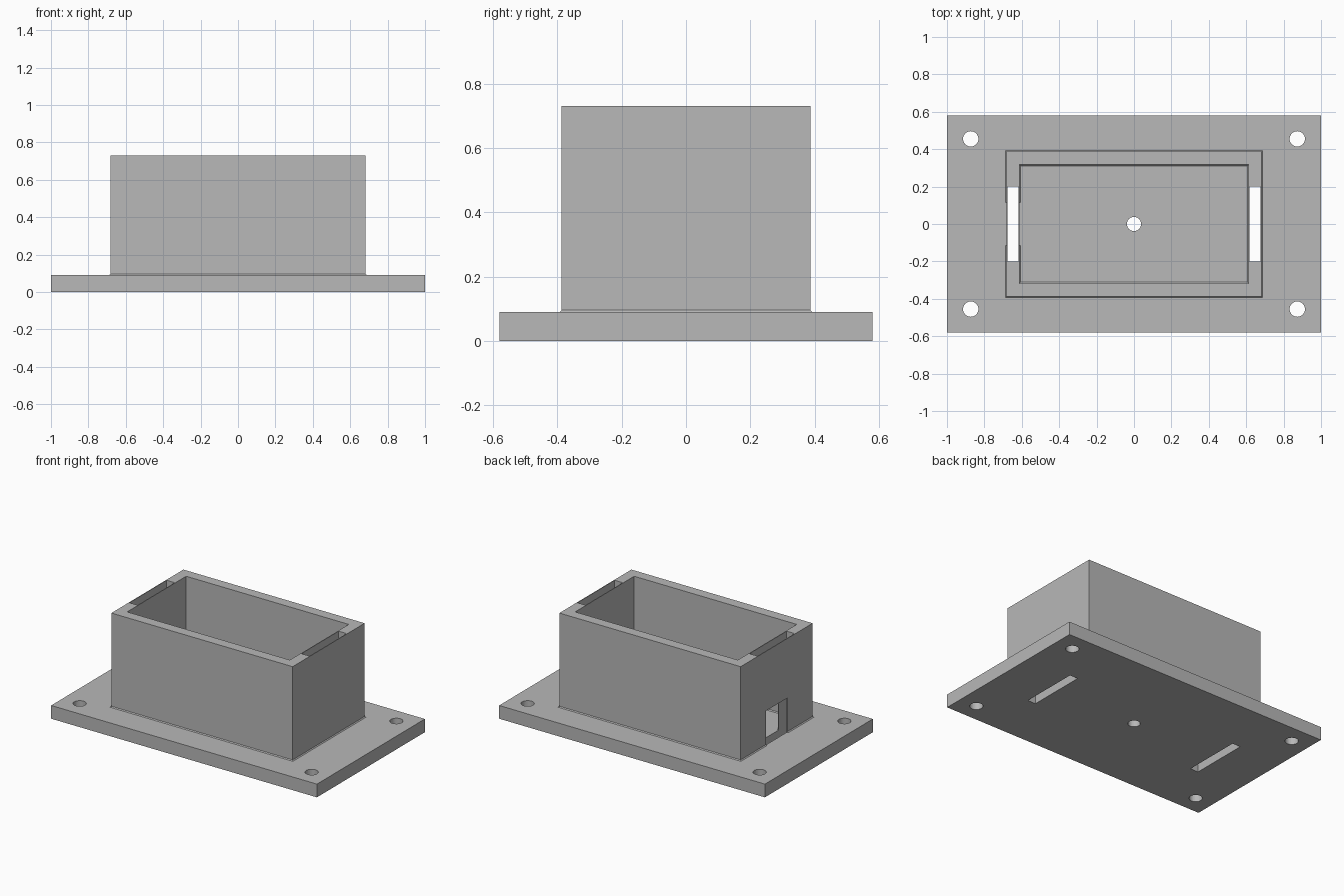
import bpy, bmesh
from mathutils import Matrix

if "Cube" in bpy.data.objects:
    bpy.data.objects.remove(bpy.data.objects["Cube"], do_unlink=True)

GREY = bpy.data.materials.new("plain grey")
GREY.use_nodes = True
colour = (0.48, 0.48, 0.48, 1)
GREY.diffuse_color = colour
GREY.node_tree.nodes["Principled BSDF"].inputs["Base Color"].default_value = colour

PLATE_TOP, WALL_TOP = 0.09, 0.73
FILLET = 0.006


def to_object(name, bm):
    bmesh.ops.recalc_face_normals(bm, faces=bm.faces)
    mesh = bpy.data.meshes.new(name)
    bm.to_mesh(mesh)
    bm.free()
    mesh.materials.append(GREY)
    obj = bpy.data.objects.new(name, mesh)
    bpy.context.collection.objects.link(obj)
    return obj


def loft(name, sections, cx=0):
    """Stack rectangles of (half width, half depth, height) into a solid."""
    bm = bmesh.new()
    rings = [[bm.verts.new((cx + sx * hx, sy * hy, z))
              for sx, sy in ((-1, -1), (1, -1), (1, 1), (-1, 1))]
             for hx, hy, z in sections]
    bm.faces.new(rings[0])
    bm.faces.new(rings[-1])
    for low, high in zip(rings, rings[1:]):
        for i in range(4):
            j = (i + 1) % 4
            bm.faces.new((low[i], low[j], high[j], high[i]))
    return to_object(name, bm)


def drill(x, y, radius):
    bm = bmesh.new()
    bmesh.ops.create_cone(bm, cap_ends=True, segments=32, radius1=radius,
                          radius2=radius, depth=1, matrix=Matrix.Translation((x, y, 0)))
    return to_object("drill", bm)


def cut(target, cutters):
    """Subtract the cutters, bake the result and discard the cutters."""
    for cutter in cutters:
        cutter.hide_render = True
        mod = target.modifiers.new("cut", 'BOOLEAN')
        mod.operation, mod.solver, mod.object = 'DIFFERENCE', 'EXACT', cutter
    graph = bpy.context.evaluated_depsgraph_get()
    baked = bpy.data.meshes.new_from_object(target.evaluated_get(graph))
    target.modifiers.clear()
    target.data = baked
    baked.materials.clear()
    baked.materials.append(GREY)
    for cutter in cutters:
        bpy.data.objects.remove(cutter, do_unlink=True)


def slots():
    return [loft("slot", [(0.03, 0.2, -0.2), (0.03, 0.2, 1)], side * 0.647)
            for side in (-1, 1)]


# Mounting plate with corner bolt holes, a centre hole and two end slots
plate = loft("mounting_plate", [(1, 0.58, 0), (1, 0.58, PLATE_TOP)])
holes = [drill(sx * 0.873, sy * 0.455, 0.041) for sx in (-1, 1) for sy in (-1, 1)]
cut(plate, holes + [drill(0, 0, 0.038)] + slots())

# Open housing, with a small fillet where the wall meets the plate
W, D = 0.682, 0.387
housing = loft("housing", [(W + FILLET, D + FILLET, PLATE_TOP),
                           (W, D, PLATE_TOP + FILLET), (W, D, WALL_TOP)])
w, d = 0.612, 0.317
cavity = loft("cavity", [(w - FILLET, d - FILLET, 0), (w - FILLET, d - FILLET, PLATE_TOP),
                         (w, d, PLATE_TOP + FILLET), (w, d, 1)])

# Doorway through the end wall, at floor level
doorway = loft("doorway", [(0.12, 0.115, 0), (0.12, 0.115, 0.325)], -0.65)
cut(housing, [cavity, doorway] + slots())
